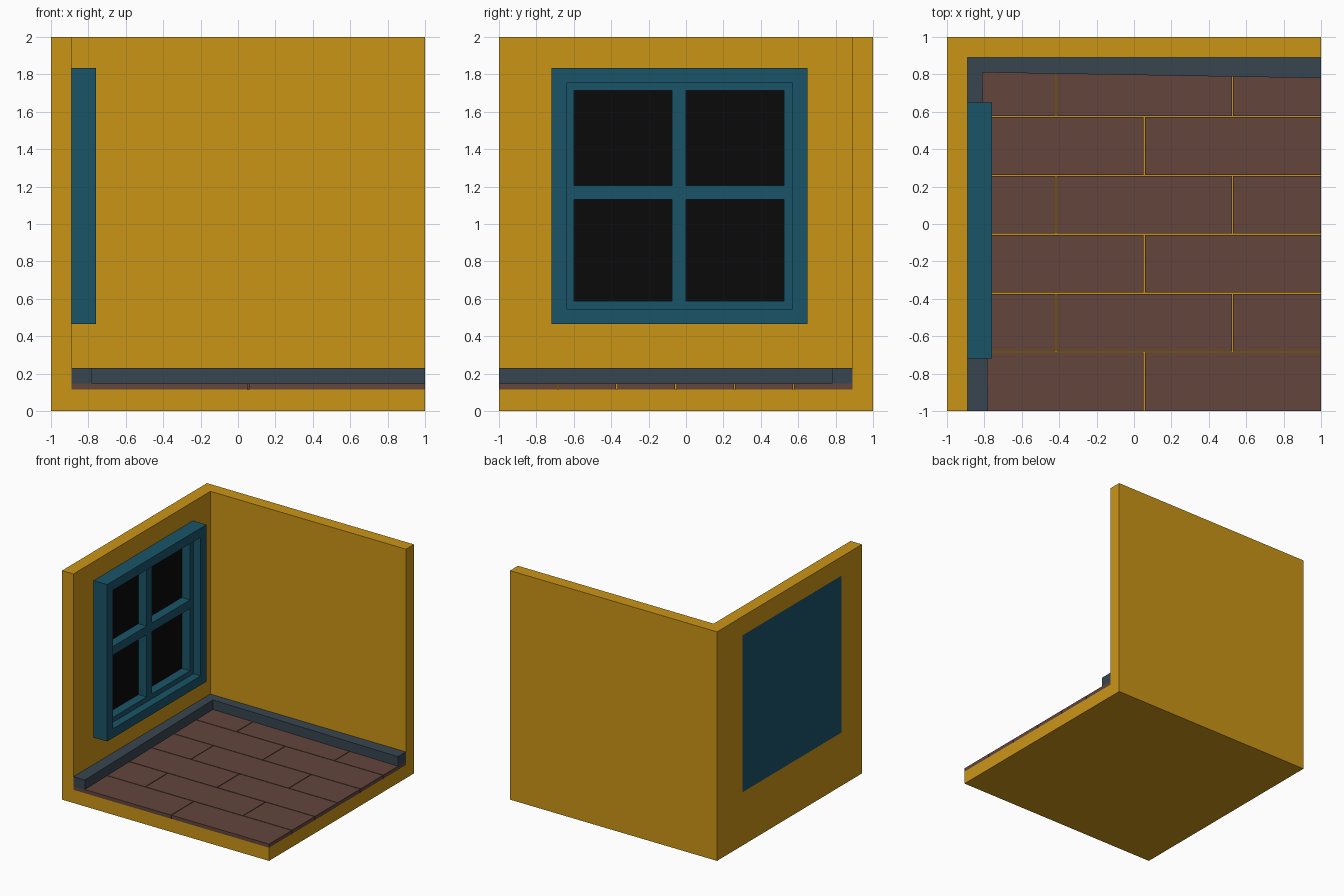
import bpy, bmesh

if "Cube" in bpy.data.objects:
    bpy.data.objects.remove(bpy.data.objects["Cube"])

def material(name, rgb):
    m = bpy.data.materials.new(name)
    m.diffuse_color = (*rgb, 1)
    m.use_nodes = True
    m.node_tree.nodes["Principled BSDF"].inputs["Base Color"].default_value = m.diffuse_color
    return m

YELLOW = material("yellow_plaster", (0.60, 0.30, 0.008))
TEAL = material("teal_paint", (0.010, 0.09, 0.14))
BLACK = material("dark_glass", (0.003, 0.003, 0.003))
SLATE = material("slate_paint", (0.04, 0.06, 0.08))
BROWN = material("brown_wood", (0.125, 0.06, 0.045))

def finish(name, bm, mat):
    bmesh.ops.recalc_face_normals(bm, faces=bm.faces)
    me = bpy.data.meshes.new(name)
    bm.to_mesh(me)
    bm.free()
    if mat:
        me.materials.append(mat)
    ob = bpy.data.objects.new(name, me)
    bpy.context.collection.objects.link(ob)
    return ob

def box(name, xr, yr, zr, mat=None):
    bm = bmesh.new()
    bmesh.ops.create_cube(bm, size=1)
    for v in bm.verts:
        for i, (lo, hi) in enumerate((xr, yr, zr)):
            v.co[i] = hi if v.co[i] > 0 else lo
    return finish(name, bm, mat)

def prism(name, outline, z0, z1, mat):
    bm = bmesh.new()
    face = bm.faces.new([bm.verts.new((x, y, z0)) for x, y in outline])
    top = bmesh.ops.extrude_face_region(bm, geom=[face])["geom"]
    for v in top:
        if isinstance(v, bmesh.types.BMVert):
            v.co.z = z1
    return finish(name, bm, mat)

def cut(ob, xr, yr, zr):
    tool = box("cutter", xr, yr, zr)
    tool.hide_render = True
    mod = ob.modifiers.new("cut", "BOOLEAN")
    mod.operation, mod.solver, mod.object = "DIFFERENCE", "EXACT", tool
    bpy.context.view_layer.objects.active = ob
    bpy.ops.object.modifier_apply(modifier=mod.name)
    bpy.data.objects.remove(tool)

# Room corner: floor slab and two walls, with the window opening
WALL, FLOOR = 0.89, 0.115
WIN_Y, WIN_Z = (-0.72, 0.65), (0.465, 1.835)
room = box("room_shell", (-1, 1), (-1, 1), (0, 2), YELLOW)
cut(room, (-WALL, 1.5), (-1.5, WALL), (FLOOR, 2.5))
cut(room, (-1.5, -0.5), WIN_Y, WIN_Z)

# Window: deep outer frame, recessed sash, four panes
window = box("window_frame", (-1, -0.76), WIN_Y, WIN_Z, TEAL)
cut(window, (-0.83, -0.5), (-0.64, 0.57), (0.545, 1.755))
for i, yr in enumerate(((-0.60, -0.075), (0.0, 0.525))):
    for j, zr in enumerate(((0.588, 1.132), (1.207, 1.713))):
        cut(window, (-0.93, -0.5), yr, zr)
        box(f"glass_pane_{i}{j}", (-0.93, -0.91), yr, zr, BLACK)

# Floorboards: staggered rows with thin gaps
GAP, ROW = 0.003, 0.315
for r in range(6):
    y0, y1 = -1 + r * ROW, min(-1 + (r + 1) * ROW, WALL)
    xs = [-WALL, 0.055, 1] if r % 2 == 0 else [-WALL, -0.418, 0.527, 1]
    for c in range(len(xs) - 1):
        left = xs[c] + (GAP if c else 0)
        right = xs[c + 1] - (GAP if c < len(xs) - 2 else 0)
        box(f"floorboard_{r}_{c}", (left, right),
            (y0 + (GAP if r else 0), y1 - (GAP if r < 5 else 0)),
            (FLOOR, 0.147), BROWN)

# Slightly uneven skirting board around the inner corner
prism("skirting_board", [(-WALL, -1), (-0.78, -1), (-0.81, 0.81),
                         (1, 0.78), (1, WALL), (-WALL, WALL)], 0.145, 0.23, SLATE)
